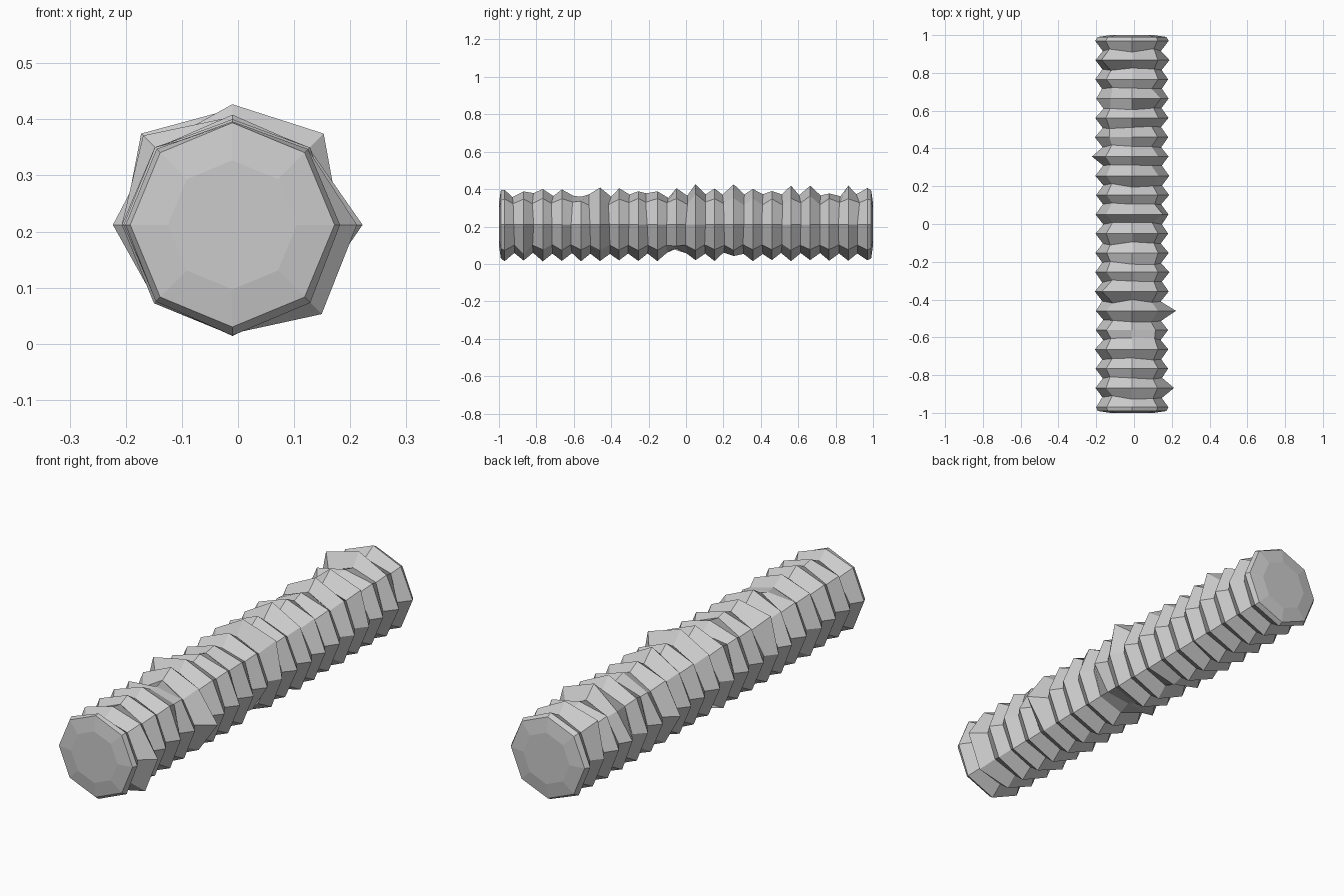
import bpy, bmesh, math, random

if "Cube" in bpy.data.objects:
    bpy.data.objects.remove(bpy.data.objects["Cube"])

random.seed(4)
SIDES, RIDGES = 8, 20
CX, CZ = -0.01, 0.212
RIDGE_R, GROOVE_R = 0.192, 0.155
STEP = 1.94 / (RIDGES - 1)

# height of the top corner on each ridge, front to back
tops = [.395, .385, .40, .40, .355, .41, .405, .39, .39, .40,
        .425, .40, .42, .395, .39, .415, .42, .375, .42, .405]

# single chipped or bulging corners: (ridge, corner) -> radius
# corners run 0 right, 2 top, 4 left, 6 bottom
chips = {(1, 0): .222, (5, 0): .232, (13, 4): .213, (9, 6): .13, (9, 7): .165,
         (12, 6): .17, (16, 3): .16, (14, 3): .17, (16, 1): .215, (4, 1): .175,
         (6, 3): .225, (18, 3): .23, (10, 1): .23, (1, 7): .225, (17, 2): .165}

bm = bmesh.new()


def ring(y, radius, k=None, jitter=0.0):
    verts = []
    for i in range(SIDES):
        a = 2 * math.pi * i / SIDES
        r = radius
        dy = 0.0
        if k is not None:
            if i == 2:
                r = tops[k] - CZ
            r = chips.get((k, i), r + random.uniform(-.002, .006))
        if jitter:
            amount = jitter if 1 <= i <= 3 else jitter * .3
            r += random.uniform(-amount, amount)
            dy = random.uniform(-amount, amount) * .8
        verts.append(bm.verts.new((CX + r * math.cos(a), y + dy, CZ + r * math.sin(a))))
    return verts


# zigzag profile of ridges and grooves between two shallow domed ends
rings = [ring(-1.0, .115), ring(-.99, .182)]
for k in range(RIDGES):
    y = -.97 + k * STEP
    rings.append(ring(y, RIDGE_R, k))
    if k < RIDGES - 1:
        rings.append(ring(y + STEP / 2, GROOVE_R, jitter=.014))
rings += [ring(.99, .182), ring(1.0, .115)]

for a, b in zip(rings, rings[1:]):
    for i in range(SIDES):
        j = (i + 1) % SIDES
        bm.faces.new((a[i], a[j], b[j], b[i]))
bm.faces.new(rings[0])
bm.faces.new(rings[-1])
bmesh.ops.recalc_face_normals(bm, faces=bm.faces)

mesh = bpy.data.meshes.new("ribbed_rod")
bm.to_mesh(mesh)
bm.free()
rod = bpy.data.objects.new("ribbed_rod", mesh)
bpy.context.collection.objects.link(rod)
